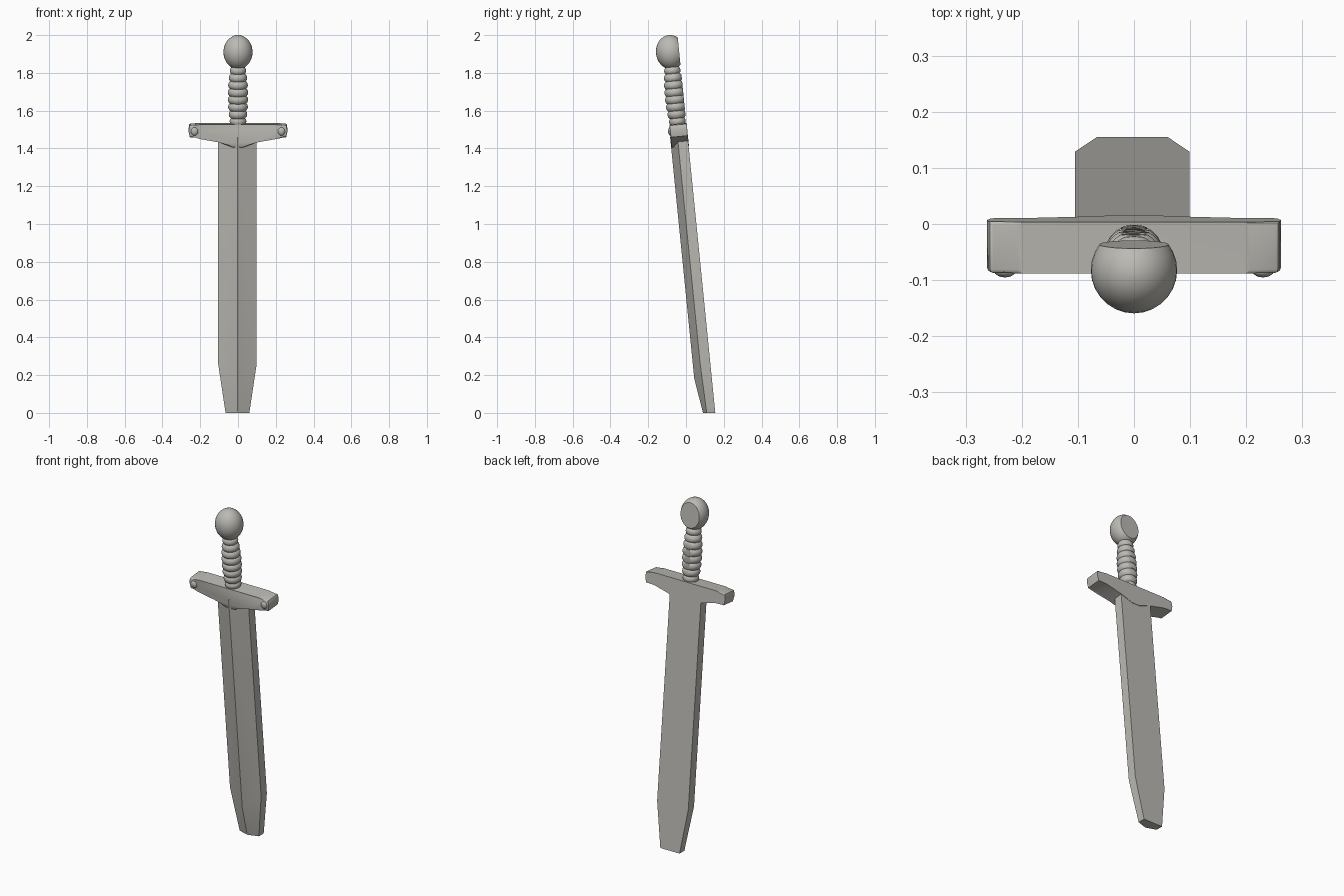
import bpy, bmesh, math
from mathutils import Vector

if "Cube" in bpy.data.objects:
    bpy.data.objects.remove(bpy.data.objects["Cube"])

TILT = math.atan(0.1)      # the sword leans back on its flat rear plane
BACK_Y = 0.155             # where the rear plane meets the ground

steel = bpy.data.materials.new("warm grey")
steel.diffuse_color = (0.50, 0.49, 0.455, 1)
steel.use_nodes = True
steel.node_tree.nodes["Principled BSDF"].inputs["Base Color"].default_value = steel.diffuse_color


def up(z):
    """Height along the leaning axis for a world height z."""
    return (z + 0.0046) / math.cos(TILT)


def finish(name, bm, leaning=True, angle=35):
    bmesh.ops.recalc_face_normals(bm, faces=bm.faces)
    me = bpy.data.meshes.new(name)
    bm.to_mesh(me)
    bm.free()
    me.materials.append(steel)
    ob = bpy.data.objects.new(name, me)
    bpy.context.collection.objects.link(ob)
    if leaning:
        ob.location.y = BACK_Y
        ob.rotation_euler.x = TILT
    bpy.ops.object.select_all(action='DESELECT')
    ob.select_set(True)
    bpy.context.view_layer.objects.active = ob
    bpy.ops.object.shade_smooth_by_angle(angle=math.radians(angle))
    return ob


def loft(bm, rings):
    """Skin a list of equal-length rings and cap both ends."""
    loops = [[bm.verts.new(p) for p in r] for r in rings]
    for a, b in zip(loops, loops[1:]):
        n = len(a)
        for i in range(n):
            bm.faces.new((a[i], a[(i + 1) % n], b[(i + 1) % n], b[i]))
    bm.faces.new(loops[0])
    bm.faces.new(loops[-1])


def lathe_flat_back(name, profile, depth, sides=28):
    """Revolve (radius, height) pairs, then slice flat along the rear plane."""
    bm = bmesh.new()
    loft(bm, [[(r * math.cos(2 * math.pi * i / sides),
                -depth + r * math.sin(2 * math.pi * i / sides), z)
               for i in range(sides)] for r, z in profile])
    cut = bmesh.ops.bisect_plane(bm, geom=bm.verts[:] + bm.edges[:] + bm.faces[:],
                                 plane_co=(0, 0, 0), plane_no=(0, 1, 0),
                                 clear_outer=True)
    edges = [e for e in cut['geom_cut'] if isinstance(e, bmesh.types.BMEdge)]
    if edges:
        bmesh.ops.holes_fill(bm, edges=[e for e in bm.edges if e.is_boundary], sides=0)
    return finish(name, bm)


# Blade: flat rear, square sides, ridged front, blunt tapered tip
def section(half, z, side, ridge, ridge_z):
    y, cx = BACK_Y - 0.1 * z, -0.003
    ry = BACK_Y - 0.1 * ridge_z
    return [(cx - half, y, z), (cx - half, y - side, z), (cx, ry - ridge, ridge_z),
            (cx + half, y - side, z), (cx + half, y, z)]


bm = bmesh.new()
loft(bm, [section(0.063, 0, 0.045, 0.065, 0),
          section(0.102, 0.26, 0.054, 0.093, 0.18),
          section(0.102, 1.46, 0.054, 0.093, 1.46)])
bmesh.ops.triangulate(bm, faces=[f for f in bm.faces if len(f.verts) == 4])
finish("blade", bm, leaning=False, angle=10)

# Crossguard: flat top, drooping centre, rounded edges
half = [(0.025, 1.408), (0.10, 1.436), (0.20, 1.461), (0.255, 1.463),
        (0.262, 1.495), (0.258, 1.527), (0.20, 1.531)]
outline = half + [(-x, z) for x, z in reversed(half)]
bm = bmesh.new()
loft(bm, [[(x, y, up(z)) for x, z in outline] for y in (0.002, -0.09)])
rim = [e for e in bm.edges if all(v.co.y < -0.05 for v in e.verts)
       or all(v.co.z > up(1.5) for v in e.verts)]
bmesh.ops.bevel(bm, geom=rim, offset=0.007, segments=2, profile=0.5, affect='EDGES')
finish("crossguard", bm)

# Small bosses on the front of the guard ends
for side, label in ((-1, "left"), (1, "right")):
    bm = bmesh.new()
    bmesh.ops.create_uvsphere(bm, u_segments=12, v_segments=8, radius=1)
    bmesh.ops.scale(bm, vec=(0.02, 0.013, 0.022), verts=bm.verts)
    bmesh.ops.translate(bm, vec=(side * 0.23, -0.088, up(1.494)), verts=bm.verts)
    finish("guard_boss_" + label, bm, angle=60)

# Grip: swelling column wrapped in rounded rings
RINGS, STEPS, Z0, Z1 = 8, 8, 1.52, 1.835
profile = []
for i in range(RINGS * STEPS + 1):
    f = i / (RINGS * STEPS)
    swell = 0.039 + 0.014 * math.sin(math.pi * min(1, f * 1.02)) ** 0.8
    bulge = abs(math.sin(math.pi * i / STEPS)) ** 0.7
    profile.append((swell - 0.008 + 0.009 * bulge, up(Z0 + f * (Z1 - Z0))))
lathe_flat_back("grip", profile, 0.046)

# Pommel: slightly tall ball with a flat rear
N = 18
ball = [(max(0.002, 0.077 * math.sin(math.pi * i / N)),
         up(1.91) - 0.0905 * math.cos(math.pi * i / N)) for i in range(N + 1)]
lathe_flat_back("pommel", ball, 0.046)
